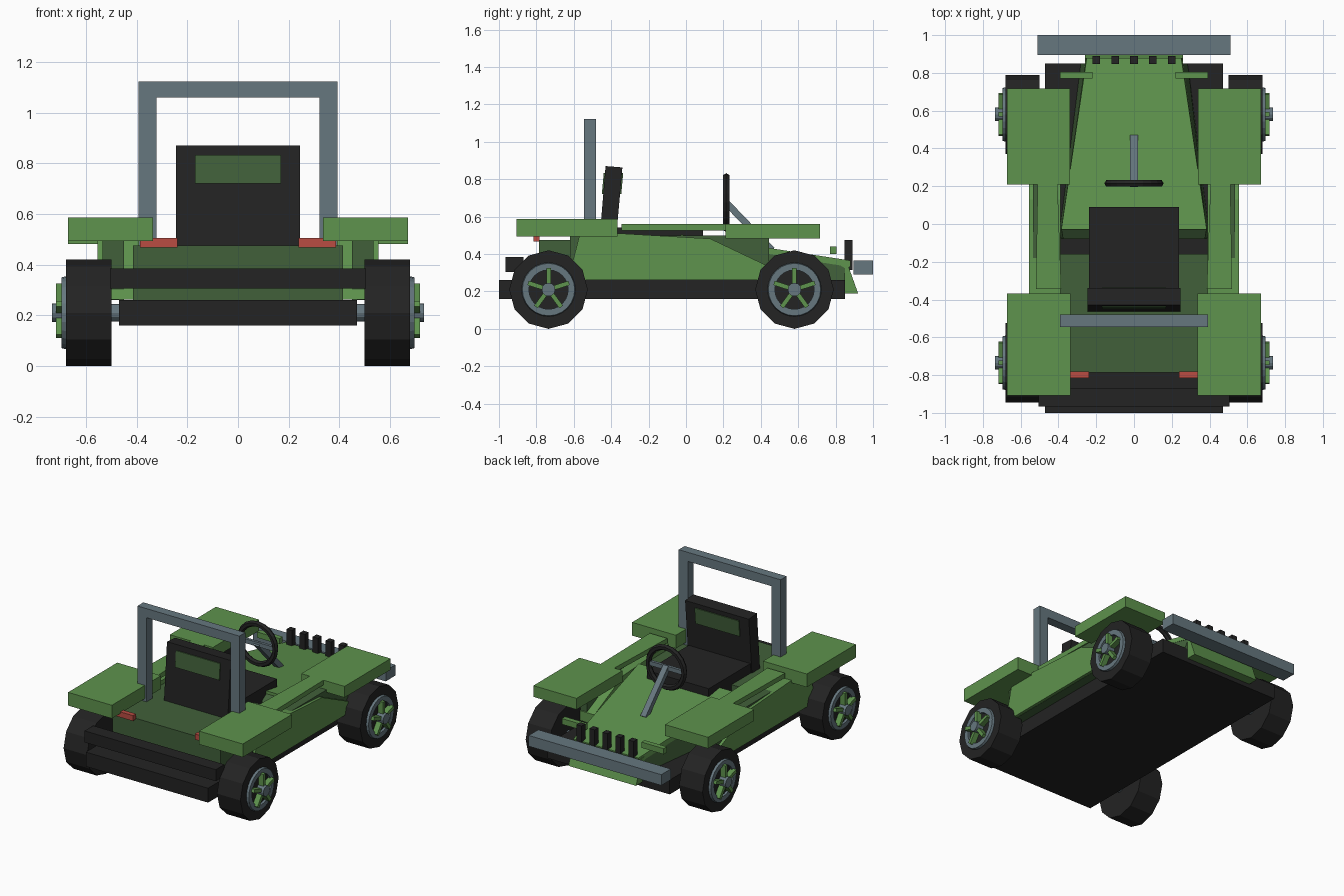
import bpy, bmesh, math
from mathutils import Matrix, Vector

if "Cube" in bpy.data.objects:
    bpy.data.objects.remove(bpy.data.objects["Cube"])


def material(name, r, g, b):
    m = bpy.data.materials.new(name)
    lin = [((c / 255 + 0.055) / 1.055) ** 2.4 for c in (r, g, b)]
    m.diffuse_color = (*lin, 1)
    m.use_nodes = True
    m.node_tree.nodes["Principled BSDF"].inputs["Base Color"].default_value = m.diffuse_color
    return m


GREEN = material("leaf green", 94, 147, 77)
DARK = material("dark green", 65, 96, 58)
BLACK = material("black", 35, 35, 35)
GREY = material("steel grey", 102, 119, 127)
RED = material("tail red", 186, 76, 66)


def finish(bm, name, mat):
    bmesh.ops.recalc_face_normals(bm, faces=bm.faces)
    me = bpy.data.meshes.new(name)
    bm.to_mesh(me)
    bm.free()
    me.materials.append(mat)
    ob = bpy.data.objects.new(name, me)
    bpy.context.collection.objects.link(ob)
    return ob


def box(name, mat, x, y, z):
    """Box from (low, high) ranges."""
    bm = bmesh.new()
    bmesh.ops.create_cube(bm, size=1)
    for v in bm.verts:
        v.co = [r[0] if c < 0 else r[1] for r, c in zip((x, y, z), v.co)]
    return finish(bm, name, mat)


def side(s, a, b):
    return tuple(sorted((s * a, s * b)))


def loft(name, mat, rings):
    """Skin a list of equal point rings and cap the ends."""
    bm = bmesh.new()
    vs = [[bm.verts.new(p) for p in ring] for ring in rings]
    n = len(rings[0])
    for a, b in zip(vs, vs[1:]):
        for i in range(n):
            bm.faces.new((a[i], a[(i + 1) % n], b[(i + 1) % n], b[i]))
    bm.faces.new(vs[0])
    bm.faces.new(vs[-1])
    return finish(bm, name, mat)


def prism(name, mat, x0, x1, profile):
    """Extrude a (y, z) profile along x."""
    return loft(name, mat, [[(x, y, z) for y, z in profile] for x in (x0, x1)])


def section(y, xt, zt, xb, zb):
    return [(-xt, y, zt), (xt, y, zt), (xb, y, zb), (-xb, y, zb)]


def disc(name, mat, x0, x1, y, z, r, n):
    ring = [(r * math.sin(2 * math.pi * i / n) + y,
             r * math.cos(2 * math.pi * i / n) + z) for i in range(n)]
    return prism(name, mat, x0, x1, ring)


# Chassis and bumpers
box("chassis", BLACK, (-.47, .47), (-1, .85), (.16, .26))
box("rear_bumper", BLACK, (-.505, .505), (-.965, -.87), (.305, .385))
box("front_bumper", GREY, (-.51, .51), (.895, 1), (.29, .365))

# Body: rear deck, hood with dark flanks, sloping nose
box("rear_deck", DARK, (-.415, .415), (-.785, -.16), (.26, .475))
loft("hood_flanks", DARK, [section(-.08, .375, .45, .385, .25),
                           section(-.03, .384, .485, .395, .25),
                           section(.85, .253, .345, .285, .25)])
loft("hood", GREEN, [section(-.03, .385, .505, .386, .475),
                     section(.88, .25, .365, .255, .33)])
prism("nose", GREEN, -.26, .26,
      [(.75, .365), (.86, .358), (.92, .19), (.84, .19), (.75, .27)])

# Grille bars
for i in range(5):
    x = (i - 2) * .1
    box("grille_bar", BLACK, (x - .02, x + .02), (.848, .89), (.315, .476))

for s in (-1, 1):
    # Fenders, side pods and rails
    box("rear_fender", GREEN, side(s, .335, .672), (-.907, -.367), (.494, .586))
    box("front_fender", GREEN, side(s, .34, .672), (.21, .717), (.482, .56))
    box("pod_core", DARK, side(s, .45, .535), (-.62, .445), (.26, .5))
    prism("side_pod", GREEN, s * .39, s * .555,
          [(-.63, .262), (-.57, .5), (-.37, .511), (.13, .482), (.45, .33),
           (.45, .262)])
    loft("side_rail", GREEN, [
        [(s * a, y, .527), (s * a, y, .56), (s * b, y, .56), (s * b, y, .527)]
        for y, a, b in ((-.345, .385, .52), (.215, .405, .51))])
    # Lights
    box("tail_light", RED, side(s, .238, .387), (-.815, -.782), (.467, .505))
    box("front_marker", GREEN, side(s, .22, .392), (.77, .805), (.4, .44))
    # Roll bar post
    box("roll_bar_post", GREY, side(s, .322, .392), (-.545, -.48), (.47, 1.065))

    # Wheels
    for y in (-.735, .58):
        z = .21
        disc("axle", GREY, s * .3, s * .52, y, z, .035, 12)
        disc("tire", BLACK, s * .5, s * .68, y, z, .21, 12)
        n = 24
        bm = bmesh.new()
        rows = []
        for x, r in ((.675, .145), (.696, .14), (.696, .105), (.675, .105)):
            rows.append([bm.verts.new((s * x, y + r * math.sin(2 * math.pi * i / n),
                                       z + r * math.cos(2 * math.pi * i / n)))
                         for i in range(n)])
        for k in range(4):
            a, b = rows[k], rows[(k + 1) % 4]
            for i in range(n):
                j = (i + 1) % n
                bm.faces.new((a[i], a[j], b[j], b[i]))
        finish(bm, "rim", GREY)
        for k in range(5):
            sp = box("spoke", GREEN, side(s, .678, .718), (-.012, .012), (.02, .115))
            sp.data.transform(Matrix.Translation((0, y, z)) @
                              Matrix.Rotation(2 * math.pi * k / 5, 4, 'X'))
        disc("hub", GREY, s * .67, s * .735, y, z, .036, 12)

box("roll_bar_top", GREY, (-.392, .392), (-.545, -.48), (1.06, 1.123))

# Seat
box("seat_cushion", BLACK, (-.238, .238), (-.4, .09), (.42, .542))
prism("seat_back", BLACK, -.245, .245,
      [(-.463, .47), (-.43, .87), (-.34, .863), (-.375, .47)])
prism("seat_panel", DARK, -.17, .17,
      [(-.45, .72), (-.44, .832), (-.336, .832), (-.346, .72)])

# Steering wheel and column
bpy.ops.mesh.primitive_torus_add(major_segments=20, minor_segments=6,
                                 major_radius=.137, minor_radius=.02,
                                 location=(0, .215, .675),
                                 rotation=(math.pi / 2, 0, 0))
wheel = bpy.context.object
wheel.name = "steering_wheel"
wheel.data.materials.append(BLACK)
box("steering_spoke", GREY, (-.13, .13), (.205, .225), (.66, .69))
col = box("steering_column", GREY, (-.02, .02), (-.018, .018), (0, .36))
direction = Vector((0, .25, -.26))
col.data.transform(Matrix.Translation((0, .21, .68)) @
                   direction.to_track_quat('Z', 'X').to_matrix().to_4x4() @
                   Matrix.Rotation(math.pi / 2, 4, 'Z'))
